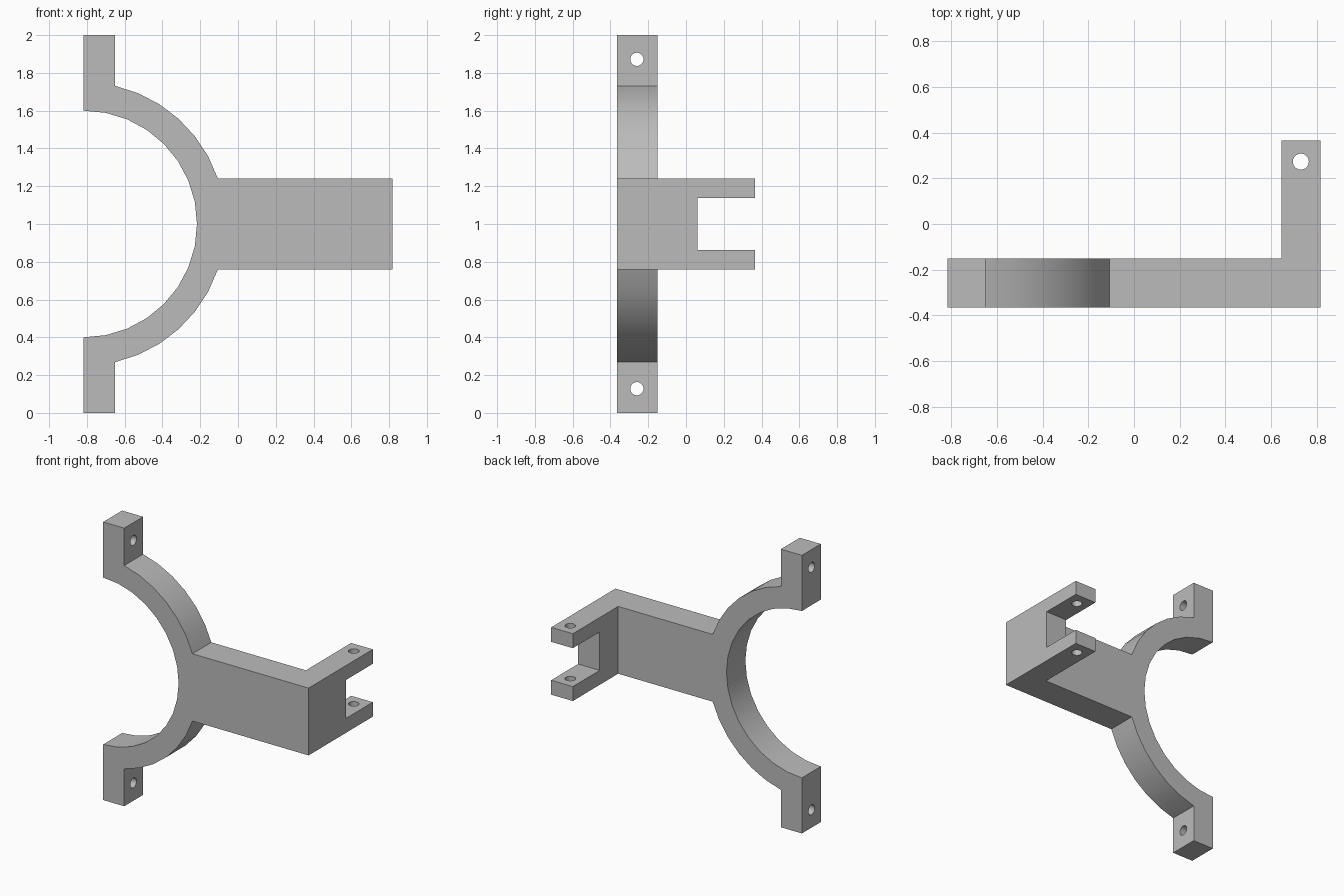
import bpy, bmesh, math
from mathutils import Vector, Matrix

cube = bpy.data.objects.get("Cube")
if cube:
    bpy.data.objects.remove(cube, do_unlink=True)

LEFT, RIGHT, FRONT, BACK = -0.817, 0.817, -0.365, 0.365
MID_Z = 1.0
TAB_X, ARM_X, PLATE_Y = -0.65, 0.645, -0.15
HALF_ARM = 0.242
INNER, OUTER = 0.6, 0.75

grey = bpy.data.materials.new("plain_grey")
grey.use_nodes = True
colour = (0.5, 0.5, 0.5, 1)
grey.diffuse_color = colour
grey.node_tree.nodes["Principled BSDF"].inputs["Base Color"].default_value = colour


def make_object(name, bm):
    bmesh.ops.recalc_face_normals(bm, faces=bm.faces)
    mesh = bpy.data.meshes.new(name)
    bm.to_mesh(mesh)
    bm.free()
    obj = bpy.data.objects.new(name, mesh)
    bpy.context.collection.objects.link(obj)
    mesh.materials.append(grey)
    return obj


def arc(radius, start, end, steps):
    angles = [start + (end - start) * i / steps for i in range(steps + 1)]
    return [(LEFT + radius * math.cos(a), MID_Z + radius * math.sin(a)) for a in angles]


def box_cutter(name, low, high):
    low, high = Vector(low), Vector(high)
    bm = bmesh.new()
    bmesh.ops.create_cube(bm, size=1)
    bmesh.ops.scale(bm, vec=high - low, verts=bm.verts)
    bmesh.ops.translate(bm, vec=(low + high) / 2, verts=bm.verts)
    return make_object(name, bm)


def hole_cutter(name, centre, axis, length):
    bm = bmesh.new()
    turn = Vector((0, 0, 1)).rotation_difference(Vector(axis)).to_matrix().to_4x4()
    bmesh.ops.create_cone(bm, cap_ends=True, segments=32, radius1=0.035, radius2=0.035,
                          depth=length, matrix=Matrix.Translation(centre) @ turn)
    return make_object(name, bm)


# Front outline: half ring, end tabs and arm, upper half mirrored to the lower
tab_angle = math.acos((TAB_X - LEFT) / OUTER)
arm_angle = math.asin(HALF_ARM / OUTER)
upper = [(LEFT, 2.0), (TAB_X, 2.0)] + arc(OUTER, tab_angle, arm_angle, 6)
upper.append((RIGHT, MID_Z + HALF_ARM))
lower = [(x, 2 * MID_Z - z) for x, z in reversed(upper)]
outline = upper + lower + arc(INNER, -math.pi / 2, math.pi / 2, 16)

bm = bmesh.new()
face = bm.faces.new([bm.verts.new((x, FRONT, z)) for x, z in outline])
grown = bmesh.ops.extrude_face_region(bm, geom=[face])
bmesh.ops.translate(bm, vec=(0, BACK - FRONT, 0),
                    verts=[v for v in grown["geom"] if isinstance(v, bmesh.types.BMVert)])
bracket = make_object("yoke_bracket", bm)

# Cutters: space behind the plate, fork slot, and bolt holes
cutters = [
    box_cutter("back_cutter", (-2, PLATE_Y, -1), (ARM_X, 1, 3)),
    box_cutter("slot_cutter", (0.5, 0.06, 0.862), (1, 1, 1.138)),
    hole_cutter("fork_hole_cutter", (0.73, 0.273, MID_Z), (0, 0, 1), 1),
]
for side, z in (("upper", 1.872), ("lower", 0.128)):
    cutters.append(hole_cutter(side + "_tab_hole_cutter", (-0.73, -0.26, z), (1, 0, 0), 0.5))

for cutter in cutters:
    mod = bracket.modifiers.new(cutter.name, 'BOOLEAN')
    mod.operation = 'DIFFERENCE'
    mod.solver = 'EXACT'
    mod.object = cutter
bpy.context.view_layer.update()

# Bake the cuts, then remove the cutters
result = bpy.data.meshes.new_from_object(
    bracket.evaluated_get(bpy.context.evaluated_depsgraph_get()))
bracket.modifiers.clear()
bracket.data = result
for cutter in cutters:
    bpy.data.objects.remove(cutter, do_unlink=True)

# Smooth the curved walls only
bpy.ops.object.select_all(action='DESELECT')
bracket.select_set(True)
bpy.context.view_layer.objects.active = bracket
bpy.ops.object.shade_smooth_by_angle(angle=math.radians(30))
